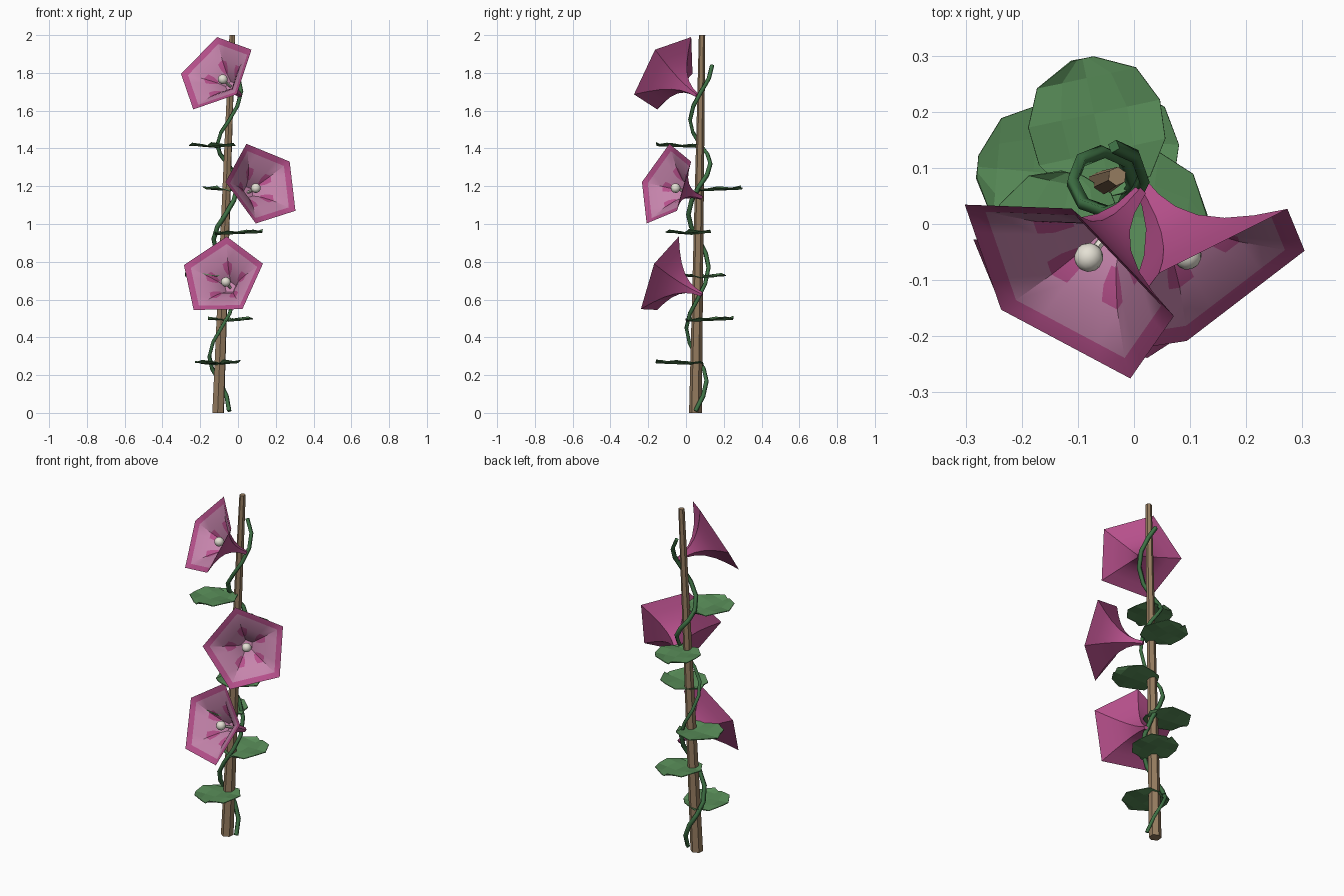
import bpy, bmesh
from math import sin, cos, pi, radians
from mathutils import Vector, Matrix

if "Cube" in bpy.data.objects:
    bpy.data.objects.remove(bpy.data.objects["Cube"], do_unlink=True)


def material(name, r, g, b):
    m = bpy.data.materials.new(name)
    m.use_nodes = True
    m.diffuse_color = (r, g, b, 1)
    m.node_tree.nodes["Principled BSDF"].inputs["Base Color"].default_value = (r, g, b, 1)
    return m


MAGENTA = material("magenta petal", 0.47, 0.08, 0.26)
PINK = material("pale pink petal", 0.56, 0.23, 0.41)
LEAF = material("leaf green", 0.10, 0.27, 0.10)
VINE = material("vine green", 0.05, 0.17, 0.06)
WOOD = material("brown wood", 0.30, 0.20, 0.115)
CREAM = material("cream stigma", 0.78, 0.75, 0.66)


def add_object(name, bm, *mats, smooth=0):
    mesh = bpy.data.meshes.new(name)
    bmesh.ops.recalc_face_normals(bm, faces=bm.faces)
    bm.to_mesh(mesh)
    bm.free()
    ob = bpy.data.objects.new(name, mesh)
    bpy.context.collection.objects.link(ob)
    for m in mats:
        mesh.materials.append(m)
    if smooth:
        bpy.ops.object.select_all(action='DESELECT')
        ob.select_set(True)
        bpy.context.view_layer.objects.active = ob
        bpy.ops.object.shade_smooth_by_angle(angle=radians(smooth))
    return ob


def cone_between(bm, a, b, r1, r2, sides):
    a, b = Vector(a), Vector(b)
    turn = (b - a).to_track_quat('Z', 'Y').to_matrix().to_4x4()
    bmesh.ops.create_cone(bm, cap_ends=True, segments=sides, radius1=r1, radius2=r2,
                          depth=(b - a).length, matrix=Matrix.Translation((a + b) / 2) @ turn)


# Leaning, tapered stake
FOOT, TOP = Vector((-0.105, 0.05, 0)), Vector((-0.03, 0.085, 2))
bm = bmesh.new()
cone_between(bm, FOOT, TOP, 0.034, 0.017, 6)
for v in bm.verts:
    v.co.z = 0 if v.co.z < 1 else 2
add_object("stake", bm, WOOD, smooth=30)

# Vine winding round the stake: heights of each quarter turn
QUARTERS = [0.01, 0.17, 0.30, 0.45, 0.60, 0.77, 0.92, 1.05, 1.20, 1.32, 1.42, 1.55, 1.70, 1.84]


def vine_point(turn):
    i = min(int(turn), len(QUARTERS) - 2)
    z = QUARTERS[i] + (QUARTERS[i + 1] - QUARTERS[i]) * (turn - i)
    p = FOOT.lerp(TOP, z / 2)
    return Vector((p.x + 0.058 * cos(turn * pi / 2), p.y + 0.056 * sin(turn * pi / 2), z))


curve = bpy.data.curves.new("vine", 'CURVE')
curve.dimensions = '3D'
curve.bevel_depth = 0.0125
curve.bevel_resolution = 0
curve.use_fill_caps = True
spline = curve.splines.new('POLY')
steps = 2 * (len(QUARTERS) - 1)
spline.points.add(steps)
for k, pt in enumerate(spline.points):
    pt.co = (*vine_point(k / 2), 1)
curve.materials.append(VINE)
bpy.context.collection.objects.link(bpy.data.objects.new("vine", curve))

# Leaf: rows of (distance along, half width) with a gently rippled blade
BLADE = [(0, 0.02), (0.02, 0.075), (0.08, 0.115), (0.15, 0.12), (0.215, 0.09), (0.25, 0.02)]


def add_leaf(name, base, heading):
    bm = bmesh.new()
    rows = []
    for i, (along, half) in enumerate(BLADE):
        ripple = 0.006 if i % 2 else -0.004
        rows.append([bm.verts.new((along, s * half, 0.012 * abs(s) - 0.006 + ripple * s + along * 0.04))
                     for s in (-1, -0.5, 0, 0.5, 1)])
    for a, b in zip(rows, rows[1:]):
        for j in range(4):
            bm.faces.new((a[j], b[j], b[j + 1], a[j + 1]))
    bm.transform(Matrix.Translation(base) @ Matrix.Rotation(radians(heading), 4, 'Z'))
    ob = add_object(name, bm, LEAF)
    thick = ob.modifiers.new("thickness", 'SOLIDIFY')
    thick.thickness = 0.004
    thick.offset = 0


LEAVES = [((-0.12, 0.09, 0.26), -85), ((-0.05, 0.0, 0.49), 86), ((-0.03, 0.08, 0.72), 175),
          ((-0.12, 0.03, 0.95), -8), ((-0.04, 0.05, 1.18), 102), ((-0.11, 0.09, 1.41), -102)]
for n, (base, heading) in enumerate(LEAVES):
    add_leaf(f"leaf_{n + 1}", base, heading)

# Flower: five-sided trumpet as rings of (height, radius, patch half angle)
DEPTH = 0.24
OUTER = [(0, 0.012, 18), (0.05, 0.02, 18), (0.09, 0.036, 16), (0.13, 0.065, 14),
         (0.17, 0.11, 14), (0.205, 0.165, 16), (DEPTH, 0.232, 16)]
INNER = [(0.226, 0.195, 16), (0.182, 0.118, 15), (0.162, 0.092, 16), (0.135, 0.06, 8), (0.095, 0.032, 8)]


def add_flower(name, centre, facing, corner):
    n = Vector(facing).normalized()
    centre = Vector(centre)
    up = Vector(corner) - centre
    up = (up - n * up.dot(n)).normalized()
    frame = Matrix((up, n.cross(up), n)).transposed().to_4x4()
    frame.translation = centre - n * DEPTH

    bm = bmesh.new()
    rings = []
    for h, r, patch in OUTER + INNER:
        ring = []
        for c in range(5):
            for a in (-patch, 0, patch, 36):
                rad = r * cos(pi / 5) / cos(radians(36 - abs(a)))
                t = radians(c * 72 + a)
                ring.append(bm.verts.new((rad * cos(t), rad * sin(t), h)))
        rings.append(ring)
    rim = len(OUTER) - 1
    for i, (a, b) in enumerate(zip(rings, rings[1:])):
        for j in range(20):
            k = (j + 1) % 20
            f = bm.faces.new((a[j], a[k], b[k], b[j]))
            # pale throat inside the rim band, with one dark patch per corner
            spot = j % 4 < 2 and rim + 2 <= i <= rim + 3
            f.material_index = 1 if i > rim and not spot else 0
    bm.faces.new(rings[0])
    bm.faces.new(rings[-1]).material_index = 1
    bm.transform(frame)
    add_object(name + "_petals", bm, MAGENTA, PINK, smooth=35)

    # Stigma on a thin style
    bm = bmesh.new()
    bmesh.ops.create_uvsphere(bm, u_segments=12, v_segments=8, radius=0.026,
                              matrix=Matrix.Translation((0, 0, 0.172)))
    cone_between(bm, (0, 0, 0.09), (0, 0, 0.16), 0.008, 0.008, 6)
    bm.transform(frame)
    add_object(name + "_stigma", bm, CREAM, smooth=40)


add_flower("upper_flower", (-0.117, -0.106, 1.80), (-0.535, -0.683, 0.497), (-0.11, 0.03, 1.99))
add_flower("middle_flower", (0.13, -0.11, 1.21), (0.52, -0.80, 0.29), (0.04, -0.08, 1.42))
add_flower("lower_flower", (-0.085, -0.125, 0.72), (-0.30, -0.87, 0.39), (-0.06, -0.04, 0.93))
